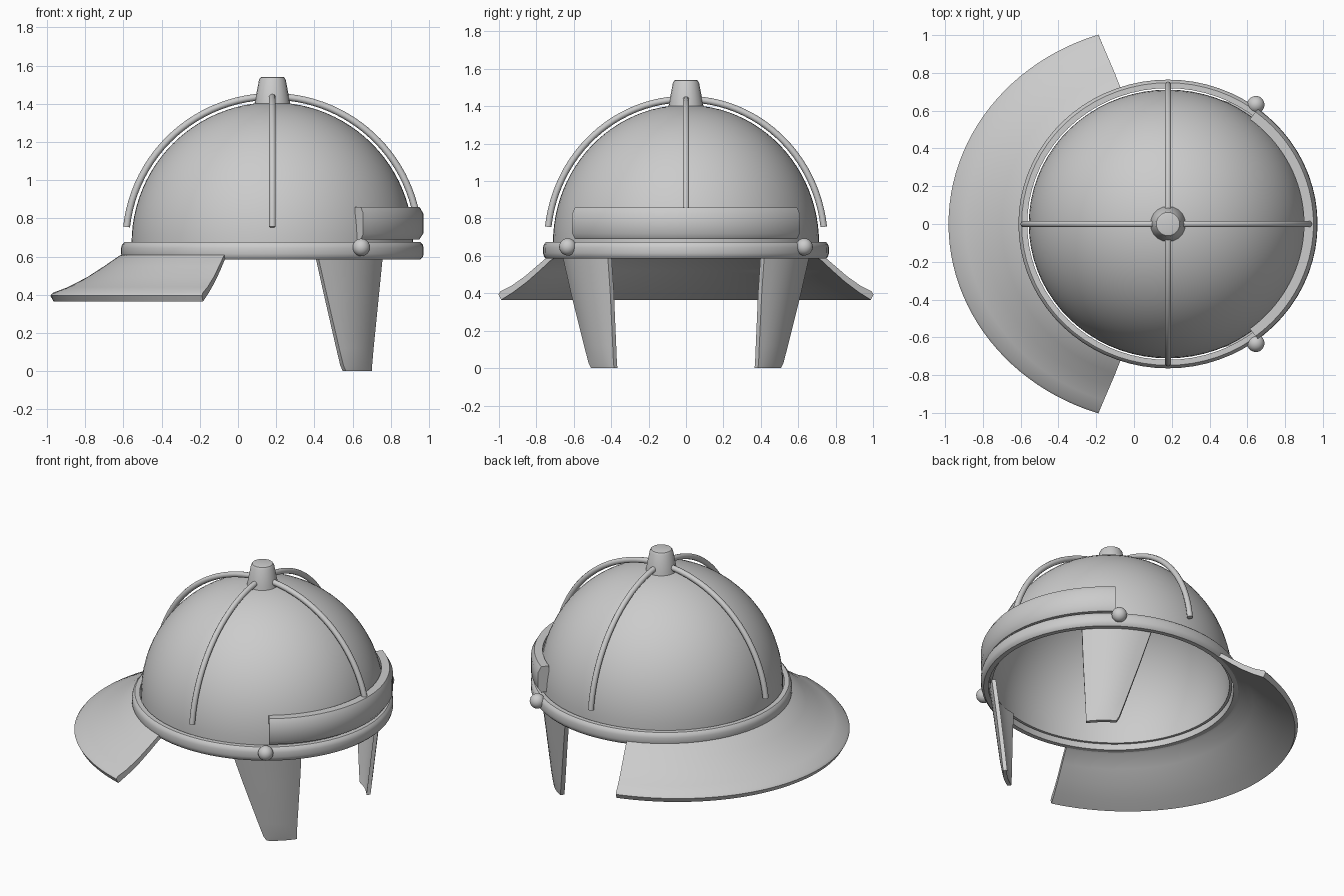
import bpy, bmesh, math
from math import sin, cos, pi, radians

CX, SY = 0.18, 0.965      # bowl centre in x, and its narrowing in y
DOME_Z = 0.67

old = bpy.data.objects.get("Cube")
if old:
    bpy.data.objects.remove(old, do_unlink=True)

metal = bpy.data.materials.new("grey metal")
metal.use_nodes = True
GREY = (0.6, 0.6, 0.6, 1)
metal.diffuse_color = GREY
metal.node_tree.nodes["Principled BSDF"].inputs["Base Color"].default_value = GREY


def finish(name, bm, angle=40):
    bmesh.ops.recalc_face_normals(bm, faces=bm.faces)
    me = bpy.data.meshes.new(name)
    bm.to_mesh(me)
    bm.free()
    ob = bpy.data.objects.new(name, me)
    bpy.context.collection.objects.link(ob)
    me.materials.append(metal)
    bpy.ops.object.select_all(action='DESELECT')
    ob.select_set(True)
    bpy.context.view_layer.objects.active = ob
    bpy.ops.object.shade_smooth_by_angle(angle=radians(angle))
    return ob


def loft(name, rings, loop=False, angle=40):
    """Skin closed cross-sections; loop joins the last to the first."""
    bm = bmesh.new()
    rows = [[bm.verts.new(p) for p in ring] for ring in rings]
    n = len(rows[0])
    pairs = list(zip(rows, rows[1:])) + ([(rows[-1], rows[0])] if loop else [])
    for a, b in pairs:
        for i in range(n):
            j = (i + 1) % n
            bm.faces.new((a[i], a[j], b[j], b[i]))
    if not loop:
        bm.faces.new(rows[0])
        bm.faces.new(rows[-1])
    return finish(name, bm, angle)


def around(name, profile, start, end, steps, loop=False):
    """Sweep (radius, height, y scale) points about the bowl axis."""
    rings = []
    for k in range(steps if loop else steps + 1):
        t = radians(start + (end - start) * k / steps)
        rings.append([(CX + r * cos(t), r * s * sin(t), z) for r, z, s in profile])
    return loft(name, rings, loop)


# Bowl: thin open shell, outer arc then inner arc
def arc(radius):
    pts = [(radius, 0.62, SY)]
    for k in range(24):
        a = k / 24 * pi / 2
        pts.append((radius * cos(a), DOME_Z + radius * sin(a), SY))
    return pts + [(0.004, DOME_Z + radius, SY)]


around("bowl", arc(0.737) + arc(0.72)[::-1], 0, 360, 72, True)

# Rim band with rounded outside
rim = [(0.745, 0.585), (0.775, 0.585), (0.787, 0.597), (0.792, 0.615),
       (0.792, 0.645), (0.787, 0.663), (0.775, 0.675), (0.745, 0.675)]
around("rim_band", [(r, z, SY) for r, z in rim], 0, 360, 72, True)

# Brow guard
brow = [(0.72, 0.86), (0.77, 0.86), (0.79, 0.825),
        (0.79, 0.72), (0.77, 0.69), (0.72, 0.69)]
around("brow_guard", [(r, z, SY) for r, z in brow], -53, 53, 36)

# Flared neck guard, upper side then under side
neck = [(0.76, 0.622, 0.965), (0.80, 0.605, 0.96), (0.88, 0.55, 0.95),
        (0.97, 0.492, 0.935), (1.07, 0.44, 0.92), (1.15, 0.41, 0.91), (1.162, 0.395, 0.91),
        (1.145, 0.365, 0.91), (1.06, 0.405, 0.92), (0.96, 0.46, 0.935),
        (0.87, 0.52, 0.95), (0.79, 0.58, 0.96), (0.76, 0.59, 0.965)]
around("neck_guard", neck, 108.5, 251.5, 48)

# Four ribs standing just off the bowl
for label, turn, low in (("front", 0, 0.82), ("left", 90, 0.755),
                         ("back", 180, 0.755), ("right", 270, 0.755)):
    a0 = math.asin((low - DOME_Z) / 0.768)
    d = radians(turn)
    rings = []
    for k in range(25):
        a = a0 + (pi / 2 - a0) * k / 24
        ring = []
        for i in range(10):
            q = 2 * pi * i / 10
            r, side = 0.768 + 0.018 * cos(q), 0.018 * sin(q)
            x = r * cos(a) * cos(d) - side * sin(d)
            y = r * cos(a) * sin(d) * SY + side * cos(d)
            ring.append((CX + x, y, DOME_Z + r * sin(a)))
        rings.append(ring)
    loft(label + "_rib", rings)

# Crown knob
knob = [(0.094, 1.395), (0.09, 1.42), (0.07, 1.525), (0.062, 1.538), (0.05, 1.541)]
loft("crown_knob", [[(CX + r * cos(i * pi / 10), r * sin(i * pi / 10), z)
                     for i in range(20)] for r, z in knob])

# Hinge studs and tapered cheek plates on both sides
for label, side in (("left", 1), ("right", -1)):
    bm = bmesh.new()
    bmesh.ops.create_uvsphere(bm, u_segments=20, v_segments=12, radius=0.046)
    bmesh.ops.translate(bm, verts=bm.verts, vec=(0.645, side * 0.632, 0.648))
    finish(label + "_hinge_stud", bm)

    # rows: height, rear corner, front corner, outward bow
    rows = [(0.62, (0.415, 0.665), (0.76, 0.42), 0.055),
            (0.40, (0.465, 0.615), (0.738, 0.405), 0.042),
            (0.12, (0.53, 0.545), (0.71, 0.392), 0.025),
            (0.03, (0.552, 0.522), (0.702, 0.388), 0.015),
            (0.0, (0.565, 0.508), (0.70, 0.385), 0.01)]
    rings = []
    for z, (x0, y0), (x1, y1), bow in rows:
        length = math.hypot(x1 - x0, y1 - y0)
        nx, ny = (y0 - y1) / length, (x1 - x0) / length
        outer, inner = [], []
        for k in range(9):
            f = k / 8
            out = bow * 4 * f * (1 - f)
            x, y = x0 + (x1 - x0) * f, y0 + (y1 - y0) * f
            outer.append((x + nx * out, side * (y + ny * out), z))
            inner.append((x + nx * (out - 0.025), side * (y + ny * (out - 0.025)), z))
        rings.append(outer + inner[::-1])
    loft(label + "_cheek_plate", rings)
